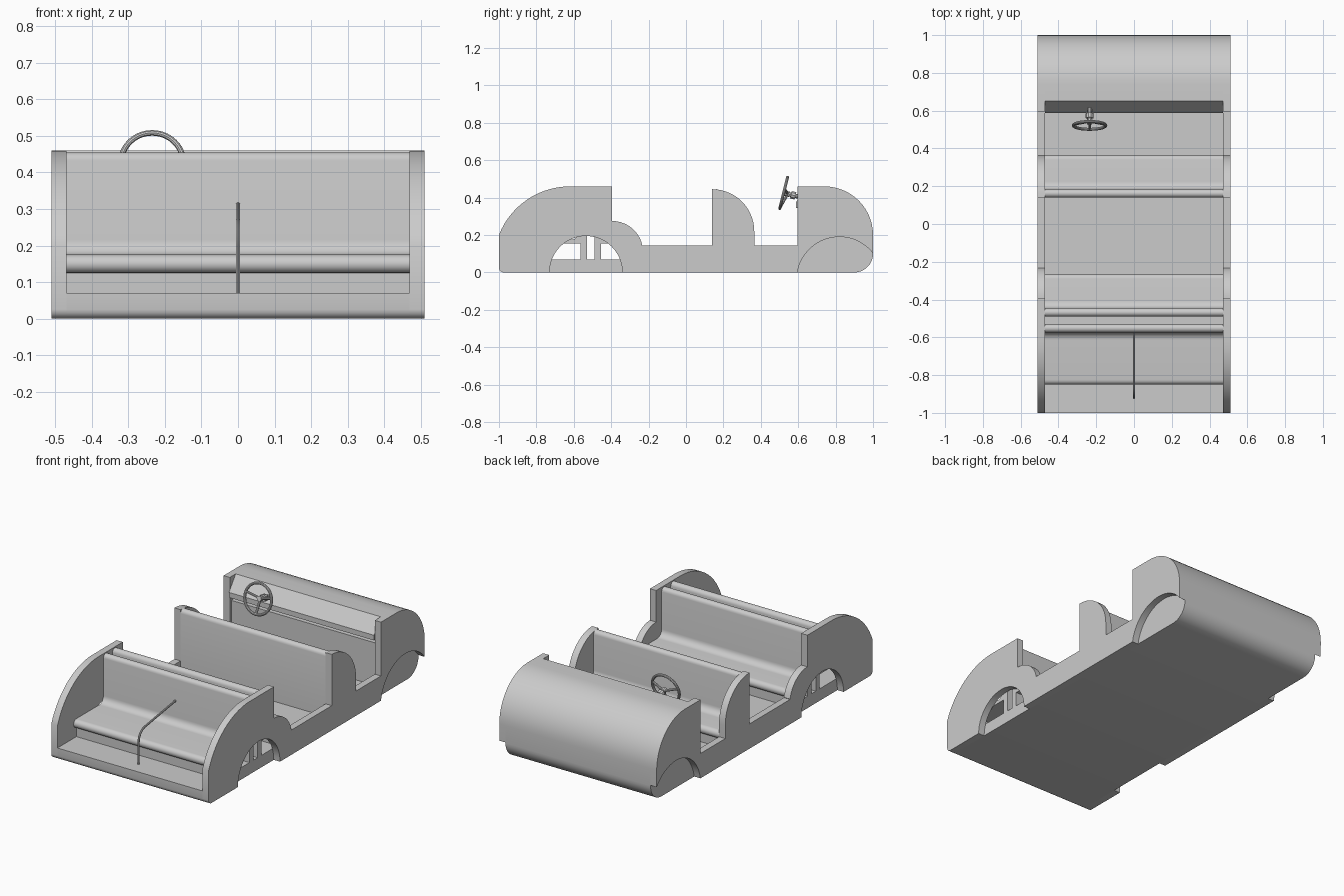
import bpy, bmesh
from math import sin, cos, pi, radians
from mathutils import Vector

cube = bpy.data.objects.get("Cube")
if cube:
    bpy.data.objects.remove(cube, do_unlink=True)

grey = bpy.data.materials.new("body_grey")
grey.use_nodes = True
colour = (0.6, 0.6, 0.6, 1)
grey.diffuse_color = colour
grey.node_tree.nodes["Principled BSDF"].inputs["Base Color"].default_value = colour

INNER, OUTER = 0.47, 0.51


def finish(obj):
    obj.data.materials.append(grey)
    bpy.ops.object.select_all(action='DESELECT')
    obj.select_set(True)
    bpy.context.view_layer.objects.active = obj
    bpy.ops.object.shade_smooth_by_angle(angle=radians(30))
    return obj


def add_mesh(name, bm):
    bmesh.ops.recalc_face_normals(bm, faces=bm.faces)
    mesh = bpy.data.meshes.new(name)
    bm.to_mesh(mesh)
    bm.free()
    obj = bpy.data.objects.new(name, mesh)
    bpy.context.collection.objects.link(obj)
    return finish(obj)


def arc(cy, cz, r, start, end, n=14):
    """Points of an arc in the side plane, angles in degrees."""
    angles = [radians(start + (end - start) * i / n) for i in range(n + 1)]
    return [(cy + r * cos(a), cz + r * sin(a)) for a in angles]


def extrude_profile(name, points, x0, x1):
    bm = bmesh.new()
    face = bm.faces.new([bm.verts.new((x0, y, z)) for y, z in points])
    new = bmesh.ops.extrude_face_region(bm, geom=[face])["geom"]
    verts = [v for v in new if isinstance(v, bmesh.types.BMVert)]
    bmesh.ops.translate(bm, verts=verts, vec=(x1 - x0, 0, 0))
    return add_mesh(name, bm)


def tube(name, points, radius, cyclic=False, smooth=False):
    curve = bpy.data.curves.new(name, 'CURVE')
    curve.dimensions = '3D'
    curve.bevel_depth = radius
    curve.bevel_resolution = 3
    curve.use_fill_caps = True
    spline = curve.splines.new('POLY')
    spline.points.add(len(points) - 1)
    for p, co in zip(spline.points, points):
        p.co = (*co, 1)
    spline.use_cyclic_u = cyclic
    obj = bpy.data.objects.new(name, curve)
    bpy.context.collection.objects.link(obj)
    bpy.ops.object.select_all(action='DESELECT')
    obj.select_set(True)
    bpy.context.view_layer.objects.active = obj
    bpy.ops.object.convert(target='MESH')
    return finish(bpy.context.view_layer.objects.active)


# Side walls with wheel arches and door openings
wall = (
    [(-1, 0.025)]
    + arc(-0.62, 0.052, 0.408, 158.7, 90)
    + [(-0.395, 0.46)]
    + arc(-0.395, 0.11, 0.165, 90, 13)
    + [(-0.235, 0.145), (0.14, 0.145)]
    + arc(0.14, 0.22, 0.225, 90, 0)
    + [(0.365, 0.145), (0.595, 0.145), (0.595, 0.46)]
    + arc(0.74, 0.2, 0.26, 90, 0)
    + arc(0.82, -0.038, 0.228, 38, 170.4, 24)
    + arc(-0.535, 0, 0.195, 0, 180, 24)
    + arc(-0.975, 0.025, 0.025, 270, 190, 4)
)
for side, sign in (("left", 1), ("right", -1)):
    extrude_profile(side + "_side_wall", wall, sign * INNER, sign * OUTER)

# Floor, rounded nose, hood, dashboard and firewall in one section
tub = (
    arc(-0.975, 0.025, 0.025, 180, 270, 4)
    + arc(0.9, 0.1, 0.1, 270, 360, 10)
    + arc(0.74, 0.2, 0.26, 0, 90)
    + [(0.65, 0.46), (0.588, 0.375), (0.588, 0.345), (0.69, 0.345),
       (0.69, 0.32), (0.61, 0.32), (0.61, 0.07), (-1, 0.07)]
)
extrude_profile("floor_and_hood", tub, -INNER, INNER)


# Benches: hollow seat shell with a rounded backrest
def bench(name, y_back, facing, depth, top):
    section = (
        [(0, 0.07)]
        + arc(0.022, top - 0.022, 0.022, 180, 0, 8)
        + arc(0.084, 0.215, 0.04, 180, 270, 6)
        + arc(depth - 0.025, 0.15, 0.025, 90, -90, 8)
        + [(depth - 0.025, 0.07), (depth - 0.04, 0.07),
           (depth - 0.04, 0.155), (0.035, 0.155), (0.035, 0.07)]
    )
    points = [(y_back + facing * u, z) for u, z in section]
    extrude_profile(name, points, -INNER, INNER)


bench("driver_bench", 0.14, 1, 0.225, 0.445)
bench("middle_bench", -0.49, 1, 0.225, 0.455)
bench("rear_facing_bench", -0.53, -1, 0.32, 0.455)

# Bent grab rail on the rear step
rail = ([(-0.92, 0.07)] + arc(-0.85, 0.2, 0.07, 180, 105, 6) + [(-0.58, 0.312)])
tube("grab_rail", [(0, y, z) for y, z in rail], 0.006)

# Steering wheel: rim, spokes, hub and column
centre = Vector((-0.235, 0.522, 0.425))
across = Vector((1, 0, 0))
up = Vector((0, 0.24, 0.97)).normalized()
axis = Vector((0, 0.97, -0.24)).normalized()


def on_wheel(angle, r, along=0):
    return centre + across * (r * cos(angle)) + up * (r * sin(angle)) + axis * along


tube("steering_rim", [on_wheel(2 * pi * i / 40, 0.086) for i in range(40)], 0.008, True)
for i, degrees in enumerate((15, 165, 270)):
    a = radians(degrees)
    tube("steering_spoke_%d" % (i + 1), [on_wheel(a, 0.084), on_wheel(a, 0.01, 0.02)], 0.007)
tube("steering_hub", [on_wheel(0, 0, 0.008), on_wheel(0, 0, 0.032)], 0.015)
tube("steering_column", [on_wheel(0, 0, 0.02), on_wheel(0, 0, 0.1)], 0.012)
tube("column_collar", [on_wheel(0, 0, 0.04), on_wheel(0, 0, 0.065)], 0.021)
